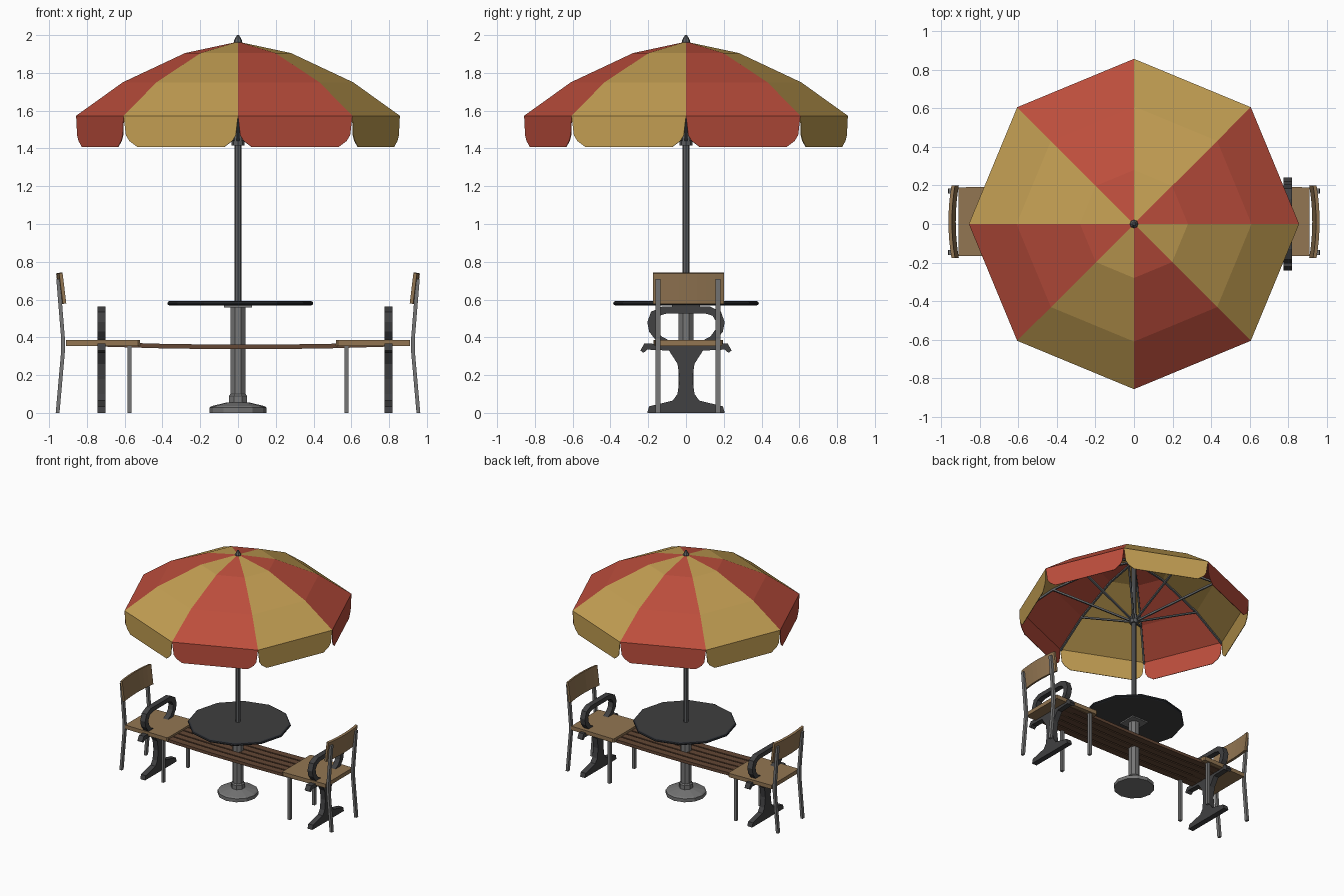
import bpy, bmesh, math
from mathutils import Vector

if "Cube" in bpy.data.objects:
    bpy.data.objects.remove(bpy.data.objects["Cube"])


def material(name, rgb):
    m = bpy.data.materials.new(name)
    m.diffuse_color = (*rgb, 1)
    m.use_nodes = True
    m.node_tree.nodes["Principled BSDF"].inputs["Base Color"].default_value = m.diffuse_color
    return m


RED = material("red canvas", (0.50, 0.075, 0.045))
YELLOW = material("yellow canvas", (0.54, 0.34, 0.085))
POLE = material("dark grey metal", (0.11, 0.115, 0.12))
STEEL = material("grey metal", (0.18, 0.18, 0.18))
TOP = material("charcoal", (0.05, 0.05, 0.05))
RIM = material("black rim", (0.028, 0.031, 0.037))
IRON = material("cast iron", (0.052, 0.052, 0.054))
WOOD = material("light wood", (0.29, 0.18, 0.085))
SLAT = material("dark wood", (0.125, 0.063, 0.035))


def finish(name, bm, *mats, fix=True):
    if fix:
        bmesh.ops.recalc_face_normals(bm, faces=bm.faces)
    me = bpy.data.meshes.new(name)
    bm.to_mesh(me)
    bm.free()
    for m in mats:
        me.materials.append(m)
    ob = bpy.data.objects.new(name, me)
    bpy.context.collection.objects.link(ob)
    return ob


def loft(name, rings, *mats):
    """Closed solid through a list of equal-length vertex rings."""
    bm = bmesh.new()
    vs = [[bm.verts.new(p) for p in ring] for ring in rings]
    n = len(vs[0])
    for a, b in zip(vs, vs[1:]):
        for i in range(n):
            bm.faces.new((a[i], a[(i + 1) % n], b[(i + 1) % n], b[i]))
    bm.faces.new(vs[0])
    bm.faces.new(vs[-1])
    return finish(name, bm, *mats)


def lathe(name, profile, n, *mats, x=0.0, turn=0.0):
    ang = [2 * math.pi * i / n + turn for i in range(n)]
    return loft(name, [[(x + r * math.cos(a), r * math.sin(a), z) for a in ang]
                       for r, z in profile], *mats)


def rod(name, points, w, d, mat):
    """Rectangular bar following points; w across, d along the other axis."""
    pts = [Vector(p) for p in points]
    along = (pts[-1] - pts[0]).normalized()
    side = Vector((0, 0, 1)).cross(along)
    side = side.normalized() if side.length > 0.2 else Vector((0, 1, 0))
    up = along.cross(side).normalized()
    return loft(name, [[p + side * (i * w / 2) + up * (j * d / 2)
                        for i, j in ((-1, -1), (1, -1), (1, 1), (-1, 1))] for p in pts], mat)


def plate(name, outline, x0, x1, mat):
    """Side outline in (y, z) extruded along x."""
    return loft(name, [[(x, y, z) for y, z in outline] for x in (x0, x1)], mat)


def mirrored(half):
    return half + [(-y, z) for y, z in reversed(half) if y > 0]


# Canopy: eight panels in alternating colours with a hanging valance
R, EDGE = 0.857, 1.573
RINGS = [(0.28, 1.905), (0.61, 1.75), (R, EDGE)]


def polar(r, a, z):
    return Vector((r * math.cos(a), r * math.sin(a), z))


bm = bmesh.new()
for i in range(8):
    a, b = math.pi / 4 * i, math.pi / 4 * (i + 1)
    polys = [[polar(0, 0, 1.965), polar(*[RINGS[0][0], a, RINGS[0][1]]),
              polar(RINGS[0][0], b, RINGS[0][1])]]
    for (r0, z0), (r1, z1) in zip(RINGS, RINGS[1:]):
        polys.append([polar(r0, a, z0), polar(r1, a, z1), polar(r1, b, z1), polar(r0, b, z0)])
    p, q = polar(R, a, 0), polar(R, b, 0)
    polys.append([p.lerp(q, t) + Vector((0, 0, z)) for t, z in
                  ((0, EDGE), (0.02, 1.47), (0.05, 1.44), (0.12, 1.408),
                   (0.88, 1.408), (0.95, 1.44), (0.98, 1.47), (1, EDGE))])
    for poly in polys:
        f = bm.faces.new([bm.verts.new(v) for v in poly])
        f.material_index = i % 2
bmesh.ops.remove_doubles(bm, verts=bm.verts, dist=0.0005)
canopy = finish("canopy", bm, RED, YELLOW, fix=False)
sol = canopy.modifiers.new("thickness", 'SOLIDIFY')
sol.thickness, sol.offset = 0.004, -1

# Ribs under the seams and struts up from the hub
for i in range(8):
    a = math.pi / 4 * i
    rod(f"rib_{i}", [polar(0.02, a, 1.945)] + [polar(r - 0.006, a, z - 0.012) for r, z in RINGS],
        0.014, 0.012, POLE)
    rod(f"strut_{i}", [polar(0.02, a, 1.44), polar(0.6, a, 1.735)], 0.014, 0.014, POLE)
lathe("strut_hub", [(0.033, 1.415), (0.036, 1.44), (0.02, 1.50)], 8, POLE)
lathe("finial", [(0.022, 1.955), (0.022, 1.97), (0.014, 1.985), (0.006, 2.0)], 8, POLE)
lathe("umbrella_pole", [(0.018, 0.55), (0.018, 1.96)], 8, POLE)

# Table: octagonal post, round foot, top with dark rim
lathe("table_post", [(0.042, 0.05), (0.042, 0.565)], 8, STEEL, turn=math.pi / 8)
lathe("post_collar", [(0.052, 0.045), (0.052, 0.09), (0.044, 0.10)], 8, STEEL, turn=math.pi / 8)
lathe("table_foot", [(0.152, 0), (0.152, 0.028), (0.14, 0.036), (0.055, 0.056)], 12, STEEL)
lathe("table_bracket", [(0.105, 0.558), (0.105, 0.569)], 4, STEEL, x=0.0, turn=math.pi / 4)
table = lathe("table_top", [(0.372, 0.568), (0.383, 0.573), (0.386, 0.58), (0.383, 0.588),
                            (0.372, 0.593)], 12, TOP, RIM, x=0.012)
for f in table.data.polygons:
    f.material_index = 0 if abs(f.normal.z) > 0.95 else 1

# Bench: sagging slats between two cast ends
for k in range(5):
    y = (k - 2) * 0.066
    pts = [(0.04 + 0.76 * t, y, 0.349 + 0.014 * t * t) for t in (-1, -0.6, -0.25, 0.25, 0.6, 1)]
    rod(f"bench_slat_{k}", pts, 0.055, 0.024, SLAT)
foot_half = [(0, 0), (0.205, 0), (0.195, 0.035), (0.07, 0.065), (0.045, 0.10), (0.034, 0.18),
             (0.045, 0.26), (0.09, 0.33), (0.205, 0.335), (0.225, 0.318), (0.242, 0.33),
             (0.22, 0.368), (0, 0.358)]
foot_outline = foot_half + [(-y, z) for y, z in reversed(foot_half) if y > 0]
outer = [(0.09, 0.355), (0.16, 0.385), (0.195, 0.43), (0.205, 0.48), (0.185, 0.535),
         (0.13, 0.562)]
inner = [(0.05, 0.362), (0.13, 0.405), (0.155, 0.44), (0.162, 0.48), (0.14, 0.515),
         (0.10, 0.527)]
for side, x in (("left", -0.723), ("right", 0.797)):
    plate(f"bench_leg_{side}", foot_outline, x - 0.022, x + 0.022, IRON)
    # armrest loop as a bent band
    o = mirrored(outer)
    n = mirrored(inner)
    loft(f"bench_armrest_{side}", [[(x - 0.022, *p), (x + 0.022, *p), (x + 0.022, *q),
                                    (x - 0.022, *q)] for p, q in zip(o, n)], IRON)

# Chairs at both ends, facing the table
for side, s in (("left", -1), ("right", 1)):
    seat = loft(f"chair_seat_{side}", [[(s * x, y, z) for x, y in
                ((0.52, -0.165), (0.53, -0.172), (0.91, -0.165), (0.91, 0.19),
                 (0.53, 0.197), (0.52, 0.19))] for z in (0.353, 0.385)], WOOD)
    # curved, leaning backrest
    rings = []
    for k in range(9):
        t = k / 4 - 1
        x = 0.909 + 0.016 * (1 - t * t)
        rings.append([(s * (x + dx), 0.012 + 0.188 * t, z) for dx, z in
                      ((0, 0.58), (0.018, 0.577), (0.038, 0.738), (0.02, 0.742))])
    loft(f"chair_back_{side}", rings, WOOD)
    for name, y in (("front", -0.148), ("rear", 0.17)):
        rod(f"chair_{side}_inner_leg_{name}", [(s * 0.574, y, 0), (s * 0.574, y, 0.36)],
            0.024, 0.022, STEEL)
        rod(f"chair_{side}_back_leg_{name}",
            [(s * 0.955, y, 0), (s * 0.926, y, 0.33), (s * 0.926, y, 0.39), (s * 0.952, y, 0.71)],
            0.026, 0.02, STEEL)
